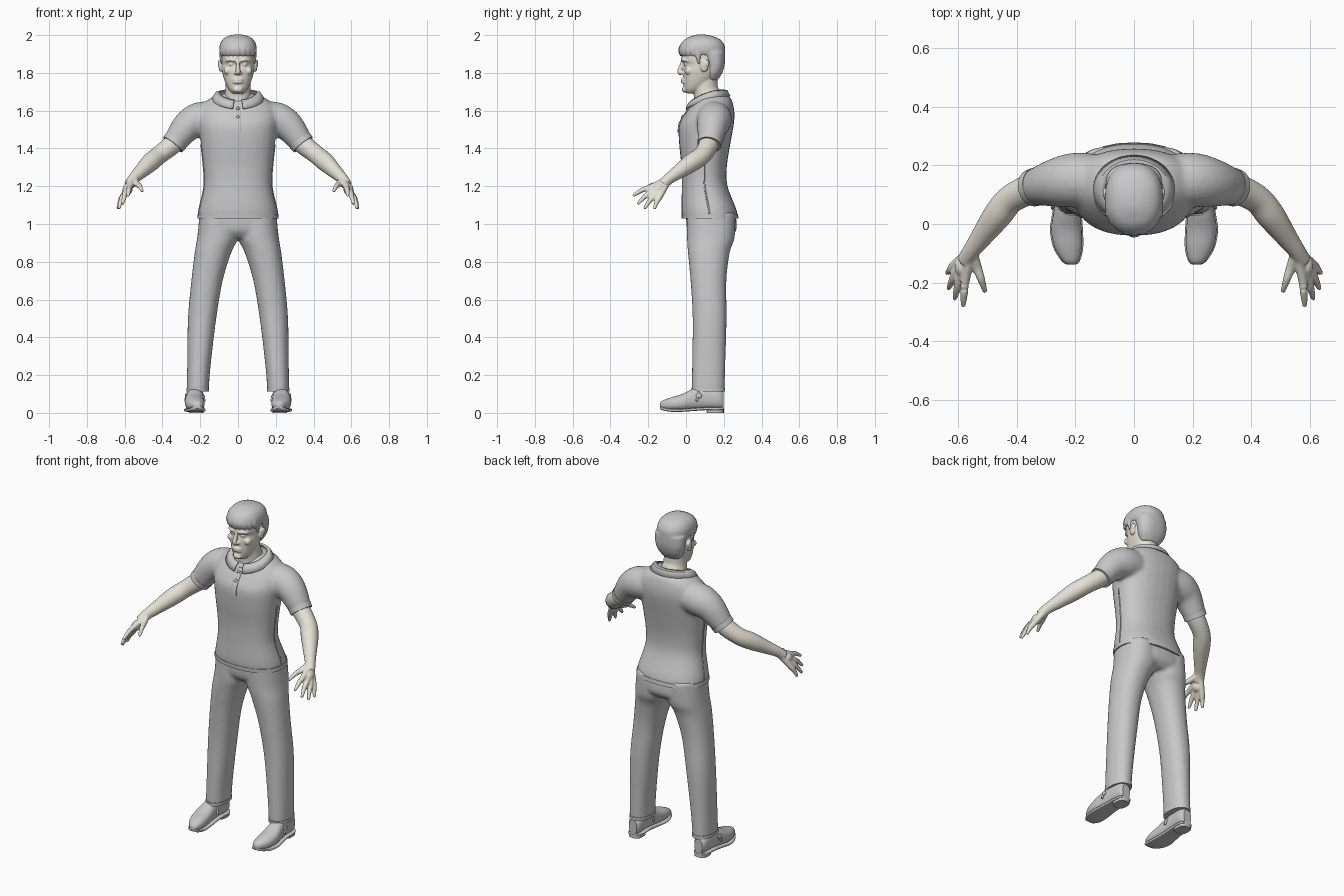
import bpy, bmesh, math
from mathutils import Vector

if "Cube" in bpy.data.objects:
    bpy.data.objects.remove(bpy.data.objects["Cube"])


def material(name, color):
    m = bpy.data.materials.new(name)
    m.use_nodes = True
    m.diffuse_color = (*color, 1)
    m.node_tree.nodes["Principled BSDF"].inputs["Base Color"].default_value = (*color, 1)
    return m


GREY = material("plain grey", (0.58, 0.58, 0.58))
SKIN = material("pale skin", (0.78, 0.75, 0.66))


def spline(rows, k=5):
    """Smooth Catmull-Rom interpolation through tuples of any length."""
    out = []
    for i in range(len(rows) - 1):
        a, b, c, d = (rows[min(max(i + j, 0), len(rows) - 1)] for j in (-1, 0, 1, 2))
        for s in range(k):
            t = s / k
            out.append(tuple(q + t / 2 * (r - p + t * (2 * p - 5 * q + 4 * r - e + t * (3 * (q - r) + e - p)))
                             for p, q, r, e in zip(a, b, c, d)))
    return out + [tuple(rows[-1])]


def section(c, u, v, p=2.0, n=28):
    """Superellipse ring around c with half axes u and v."""
    pw = lambda w: math.copysign(abs(w) ** (2 / p), w)
    return [c + u * pw(math.cos(2 * math.pi * i / n)) + v * pw(math.sin(2 * math.pi * i / n)) for i in range(n)]


def loft(bm, rings, closed=True):
    vs = [[bm.verts.new(p) for p in r] for r in rings]
    n = len(vs[0])
    for a, b in zip(vs, vs[1:]):
        for i in range(n if closed else n - 1):
            j = (i + 1) % n
            bm.faces.new((a[i], a[j], b[j], b[i]))
    if closed:
        bm.faces.new(vs[0])
        bm.faces.new(vs[-1])


def stack(bm, rows, p=2.3, grow=0.0, cx=False, s=1):
    """Horizontal rings: (z, half width, front y, back y[, centre x])."""
    loft(bm, [section(Vector((s * r[4] if cx else 0, (r[2] + r[3]) / 2, r[0])),
                      Vector((r[1] + grow, 0, 0)), Vector((0, (r[3] - r[2]) / 2 + grow, 0)), p)
              for r in spline(rows)])


def tube(bm, rows, s=1, n=20):
    """Round limb through (x, y, z, radius)."""
    pts = spline(rows)
    P = [Vector((s * r[0], r[1], r[2])) for r in pts]
    rings = []
    for i, r in enumerate(pts):
        t = (P[min(i + 1, len(P) - 1)] - P[max(i - 1, 0)]).normalized()
        u = t.cross(Vector((0, 1, 0) if abs(t.y) < 0.95 else (1, 0, 0))).normalized()
        rings.append(section(P[i], u * r[3], t.cross(u) * r[3], n=n))
    loft(bm, rings)


def ball(bm, c, size):
    v = bmesh.ops.create_uvsphere(bm, u_segments=20, v_segments=12, radius=1)["verts"]
    for w in v:
        w.co = Vector(c) + Vector([a * b for a, b in zip(w.co, size)])


def finish(name, bm, mat, voxel=0, smooth=4, thick=0):
    bmesh.ops.recalc_face_normals(bm, faces=bm.faces)
    me = bpy.data.meshes.new(name)
    bm.to_mesh(me)
    bm.free()
    me.materials.append(mat)
    ob = bpy.data.objects.new(name, me)
    bpy.context.collection.objects.link(ob)
    bpy.context.view_layer.objects.active = ob
    bpy.ops.object.select_all(action="DESELECT")
    ob.select_set(True)
    bpy.ops.object.shade_smooth_by_angle(angle=math.radians(45))
    if thick:
        ob.modifiers.new("thickness", "SOLIDIFY").thickness = thick
    if voxel:
        r = ob.modifiers.new("blend", "REMESH")
        r.mode, r.voxel_size, r.use_smooth_shade = "VOXEL", voxel, True
        m = ob.modifiers.new("soften", "SMOOTH")
        m.factor, m.iterations = 0.5, smooth
    return ob


# Shirt: torso and short sleeves blended together
torso = [(1.03, .212, -.02, .275), (1.08, .206, -.025, .266), (1.2, .18, -.022, .22), (1.3, .183, -.024, .216),
         (1.42, .196, -.036, .234), (1.52, .207, -.038, .252), (1.58, .21, -.008, .257), (1.63, .19, .028, .25),
         (1.67, .14, .058, .235), (1.69, .09, .085, .2)]
sleeve = [(.1, .15, 1.56, .085), (.2, .15, 1.553, .093), (.27, .14, 1.515, .082), (.338, .125, 1.428, .062)]
bm = bmesh.new()
stack(bm, torso)
for s in (1, -1):
    tube(bm, sleeve, s)
finish("shirt", bm, GREY, 0.01, 8)

bm = bmesh.new()
stack(bm, [(1.028, .212, -.02, .275), (1.052, .21, -.022, .272)], grow=.003)
finish("shirt_hem", bm, GREY)
for s, side in ((1, "left"), (-1, "right")):
    bm = bmesh.new()
    tube(bm, [(.327, .128, 1.443, .066), (.345, .123, 1.42, .064)], s, 28)
    finish(side + "_sleeve_cuff", bm, GREY)
    bm = bmesh.new()
    tube(bm, [(r[1] - .001, (r[2] + r[3]) / 2, r[0], .004) for r in torso[:5]], s, 8)
    finish(side + "_side_seam", bm, GREY)

# Open collar folded down around the neck
bm = bmesh.new()
rings = []
for rx, ry, z0, drop in ((.1, .085, 1.712, .055), (.122, .104, 1.708, .066), (.142, .12, 1.678, .068)):
    ring = []
    for i in range(41):
        a = (i / 20 - 1) * math.pi * .94
        f = (1 - math.cos(a)) / 2
        ring.append(Vector((rx * math.sin(a), .115 + ry * math.cos(a), z0 - drop * f ** 2)))
    rings.append(ring)
loft(bm, rings, closed=False)
finish("collar", bm, GREY, thick=.007)

# Front placket and buttons
bm = bmesh.new()
loft(bm, [section(Vector((0, r[2] + .001, r[0])), Vector((.016, 0, 0)), Vector((0, .005, 0)), 4)
          for r in spline(torso) if 1.47 < r[0] < 1.635])
finish("placket", bm, GREY)
bm = bmesh.new()
ball(bm, (0, .008, 1.612), (.009, .009, .009))
ball(bm, (0, -.018, 1.567), (.009, .009, .009))
finish("buttons", bm, GREY)

# Trousers: hips and two legs blended together
leg = [(.115, .058, .03, .205, .213), (.25, .062, .032, .208, .207), (.5, .075, .035, .215, .19),
       (.7, .083, .024, .214, .164), (.85, .097, .01, .232, .132), (.93, .108, .005, .258, .108),
       (1.06, .1, .003, .262, .102)]
bm = bmesh.new()
stack(bm, [(.925, .16, .04, .23), (.97, .206, .006, .268), (1.06, .204, .0, .262)])
for s in (1, -1):
    stack(bm, leg, 2.2, cx=True, s=s)
finish("trousers", bm, GREY, 0.01, 6)
for s, side in ((1, "left"), (-1, "right")):
    bm = bmesh.new()
    stack(bm, [(.113, .058, .03, .205, .213), (.132, .058, .03, .205, .2125)], 2.2, .002, True, s)
    finish(side + "_trouser_hem", bm, GREY)

# Shoes: rows are (y, half width, bottom z, top z, centre x)
upper = [(-.138, .012, .028, .05, .213), (-.125, .028, .02, .064, .216), (-.08, .047, .012, .082, .224),
         (-.02, .052, .012, .1, .23), (.04, .046, .016, .128, .228), (.1, .042, .02, .14, .225),
         (.17, .04, .02, .13, .222), (.198, .026, .022, .11, .222)]
for s, side in ((1, "left"), (-1, "right")):
    for part, grow, flat in (("_shoe", 0, 0), ("_sole", .004, .016)):
        bm = bmesh.new()
        rings = []
        for y, w, lo, hi, x in spline(upper):
            lo -= .006 * bool(flat)
            hi = lo + flat if flat else hi
            rings.append(section(Vector((s * x, y, (lo + hi) / 2)), Vector((w + grow, 0, 0)),
                                 Vector((0, 0, (hi - lo) / 2)), 5 if flat else 2.3))
        loft(bm, rings)
        finish(side + part, bm, GREY)
    bm = bmesh.new()
    stack(bm, [(0, .038, .11, .2, .222), (.024, .04, .108, .2, .222)], 3, cx=True, s=s)
    finish(side + "_heel", bm, GREY)
    # Strap over the instep with a buckle on the outside
    bm = bmesh.new()
    tube(bm, [(.228 - .05 * math.cos(a), .055 + .02 * math.sin(a), .062 + .065 * math.sin(a), .006)
              for a in (i * math.pi / 8 for i in range(9))], s, 10)
    ball(bm, (s * .275, .068, .09), (.006, .016, .014))
    finish(side + "_shoe_strap", bm, GREY)

# Arms with hands
wrist = (.553, -.09, 1.24)
fingers = [((.574, -.185, 1.195), (.582, -.281, 1.148)), ((.592, -.178, 1.172), (.611, -.256, 1.105)),
           ((.604, -.162, 1.154), (.632, -.22, 1.08)), ((.611, -.14, 1.143), (.637, -.168, 1.079)),
           ((.535, -.145, 1.212), (.506, -.232, 1.172))]
for s, side in ((1, "left"), (-1, "right")):
    bm = bmesh.new()
    tube(bm, [(.24, .14, 1.53, .05), (.33, .125, 1.435, .053), (.415, .088, 1.367, .049), (.465, .03, 1.325, .049),
              (.52, -.045, 1.272, .037), (*wrist, .03), (.575, -.125, 1.208, .029)], s)
    for i, (knuckle, tip) in enumerate(fingers):
        mid = [(a + b) / 2 for a, b in zip(knuckle, tip)]
        mid[2] += .008
        tube(bm, [(*wrist, .019), (*knuckle, .0165), (*mid, .0135), (*tip, .008)], s, 12)
    ball(bm, (s * .584, -.145, 1.185), (.027, .036, .03))
    finish(side + "_arm", bm, SKIN, 0.005, 3)

# Head, face and neck
bm = bmesh.new()
stack(bm, [(1.692, .028, .004, .05), (1.71, .047, -.008, .09), (1.74, .064, -.013, .13), (1.78, .078, -.015, .165),
           (1.815, .085, -.015, .178), (1.845, .087, -.01, .185), (1.872, .088, -.023, .188), (1.92, .087, -.016, .19),
           (1.96, .07, .015, .175), (1.98, .03, .05, .13)], 2.2)
tube(bm, [(0, .125, 1.6, .082), (0, .115, 1.67, .074), (0, .103, 1.72, .066), (0, .1, 1.8, .066)])
tube(bm, [(0, -.016, 1.868, .009), (0, -.024, 1.84, .01), (0, -.034, 1.808, .013), (0, -.024, 1.793, .01)])
ball(bm, (0, -.009, 1.712), (.025, .012, .016))
for z in (1.764, 1.751):
    tube(bm, [(-.029, -.006, z - .001, .004), (-.012, -.018, z, .007), (.012, -.018, z, .007),
              (.029, -.006, z - .001, .004)], n=10)
for s in (1, -1):
    ball(bm, (s * .013, -.02, 1.8), (.009, .011, .009))
    ball(bm, (s * .034, -.001, 1.845), (.015, .011, .008))
    ball(bm, (s * .056, .014, 1.81), (.02, .022, .02))
    tube(bm, [(s * .014, -.02, 1.864, .007), (s * .038, -.016, 1.87, .008), (s * .064, .004, 1.864, .006)], n=10)
    ball(bm, (s * .092, .097, 1.838), (.011, .022, .034))
    ball(bm, (s * .097, .106, 1.85), (.01, .018, .022))
finish("head", bm, SKIN, 0.0045, 3)

# Short hair: crown, nape and fringe locks
bm = bmesh.new()
stack(bm, [(1.896, .092, -.03, .205), (1.92, .099, -.037, .208), (1.95, .096, -.03, .202), (1.978, .08, -.006, .18),
           (1.995, .052, .03, .14), (2.003, .02, .06, .1)])
stack(bm, [(1.762, .055, .1, .168), (1.8, .08, .1, .192), (1.85, .092, .1, .206), (1.91, .096, .07, .208)])
for i in range(9):
    a = (i - 4) * .3
    x, y = .09 * math.sin(a), .07 - .098 * math.cos(a)
    tube(bm, [(x * .9, y + .015, 1.95, .016), (x, y, 1.92, .015), (x * 1.02, y + .004, 1.888, .008)], n=10)
for s in (1, -1):
    tube(bm, [(s * .086, .06, 1.91, .014), (s * .085, .066, 1.875, .012), (s * .084, .07, 1.845, .006)], n=10)
finish("hair", bm, GREY, 0.006, 4)
